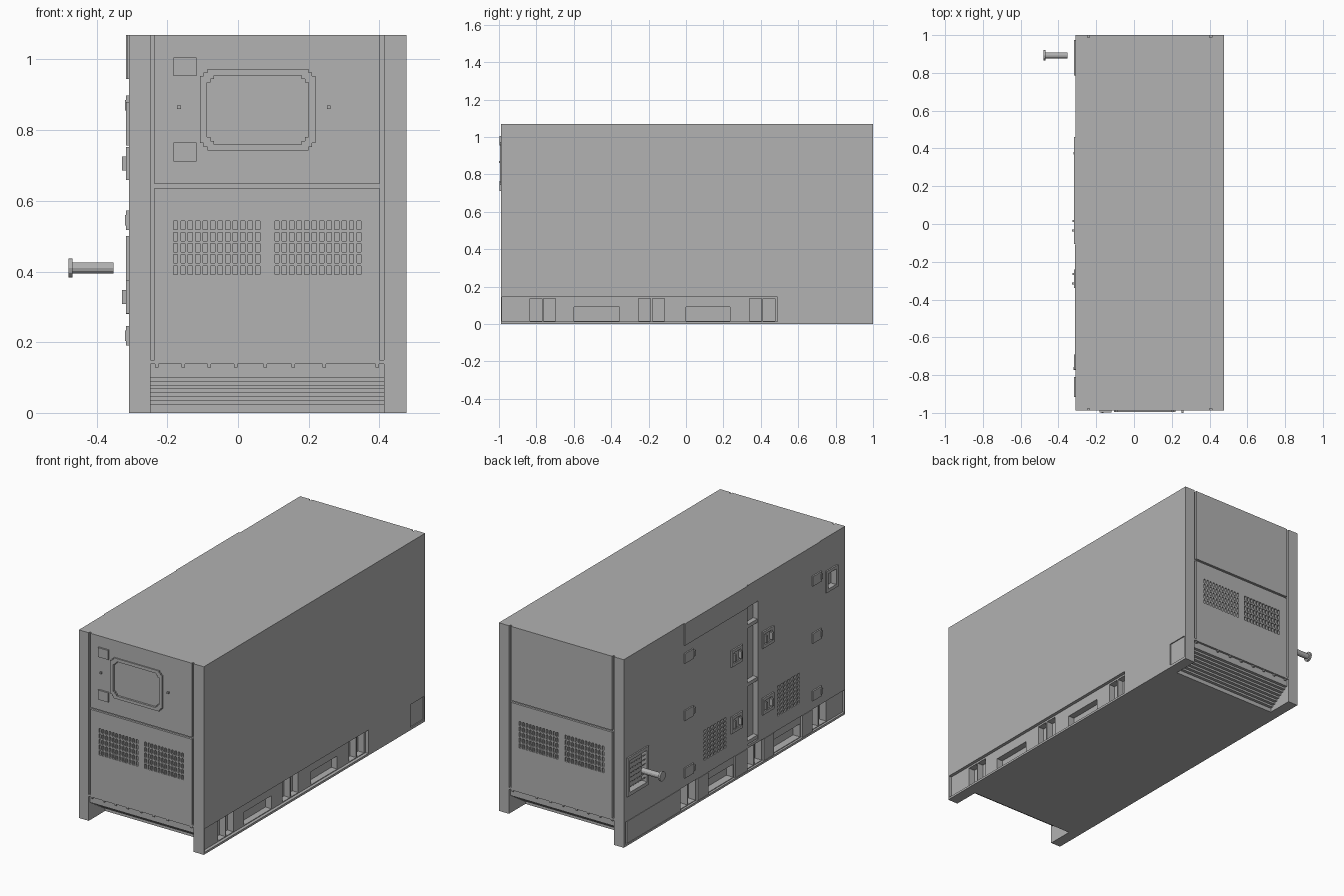
import bpy, bmesh, math
from mathutils import Matrix, Vector

if "Cube" in bpy.data.objects:
    bpy.data.objects.remove(bpy.data.objects["Cube"])

grey = bpy.data.materials.new("enclosure grey")
grey.use_nodes = True
colour = (0.445, 0.445, 0.445, 1)
grey.diffuse_color = colour
grey.node_tree.nodes["Principled BSDF"].inputs["Base Color"].default_value = colour

# Enclosure extents
X0, X1, Y0, Y1, TOP = -0.309, 0.477, -0.988, 1.0, 1.069
GX0, GX1 = -0.247, 0.413          # outer edges of the end panels


def add_box(bm, xs, ys, zs, tilt=0):
    centre = Vector((sum(xs) / 2, sum(ys) / 2, sum(zs) / 2))
    size = Matrix.Diagonal((abs(xs[1] - xs[0]), abs(ys[1] - ys[0]), abs(zs[1] - zs[0]), 1))
    bmesh.ops.create_cube(bm, size=1, matrix=Matrix.Translation(centre) @ Matrix.Rotation(tilt, 4, 'Y') @ size)


def add_prism(bm, points, offset):
    face = bm.faces.new([bm.verts.new(p) for p in points])
    made = bmesh.ops.extrude_face_region(bm, geom=[face])["geom"]
    bmesh.ops.translate(bm, vec=offset, verts=[v for v in made if isinstance(v, bmesh.types.BMVert)])


def finish(name, bm):
    bmesh.ops.recalc_face_normals(bm, faces=bm.faces)
    mesh = bpy.data.meshes.new(name)
    bm.to_mesh(mesh)
    bm.free()
    mesh.materials.append(grey)
    obj = bpy.data.objects.new(name, mesh)
    bpy.context.scene.collection.objects.link(obj)
    return obj


def boxes(name, items):
    bm = bmesh.new()
    for item in items:
        add_box(bm, *item)
    return finish(name, bm)


def cut(target, cutter):
    cutter.hide_render = True
    mod = target.modifiers.new("cut", 'BOOLEAN')
    mod.operation, mod.solver, mod.object = 'DIFFERENCE', 'EXACT', cutter
    graph = bpy.context.evaluated_depsgraph_get()
    mesh = bpy.data.meshes.new_from_object(target.evaluated_get(graph))
    target.modifiers.clear()
    target.data = mesh
    bpy.data.objects.remove(cutter)


body = boxes("enclosure", [((X0, X1), (Y0, Y1), (0, TOP))])

# Stepped louvre undercut at the foot of both ends
bm = bmesh.new()
for end, inward in ((Y0, 1), (Y1, -1)):
    profile = [(-0.05, -0.05), (-0.05, 0.139), (0.012, 0.139), (0.012, 0.1)]
    for i in range(8):
        d = 0.012 + 0.017 * (i + 1)
        profile += [(d, 0.1 - 0.011 * i), (d, 0.1 - 0.011 * (i + 1))]
    profile.append((0.148, -0.05))
    add_prism(bm, [(GX0, end + inward * d, z) for d, z in profile], (GX1 - GX0, 0, 0))
cut(body, finish("undercut", bm))

# Panel grooves, end vents, side vents, side recesses
grooves, seams, slots = [], [], []
for ys in ((Y0 - 0.05, Y0 + 0.012), (Y1 - 0.012, Y1 + 0.05)):
    grooves += [((GX0, GX0 + 0.011), ys, (0.15, 1.1)), ((GX1 - 0.012, GX1), ys, (0.15, 1.1))]
    seams.append(((GX0 + 0.005, GX1 - 0.005), ys, (0.637, 0.648)))
    for start in (-0.183, 0.104):
        for col in range(12):
            for row in range(5):
                x, z = start + 0.0211 * col, 0.392 + 0.0317 * row
                slots.append(((x, x + 0.0125), ys, (z, z + 0.024)))
for start in (0.08, -0.58):
    for col in range(7):
        for row in range(8):
            y, z = start + 0.03 * col, 0.22 + 0.0225 * row
            slots.append(((X0 - 0.05, X0 + 0.012), (y, y + 0.02), (z, z + 0.014)))

grooves += [
    ((X1 - 0.018, X1 + 0.1), (-0.983, 0.49), (0.012, 0.145)),
    ((X1 - 0.006, X1 + 0.1), (0.87, 0.99), (0.015, 0.145)),
    ((X0 - 0.1, X0 + 0.012), (-0.983, 0.985), (0.012, 0.14)),
    ((X0 - 0.1, X0 + 0.03), (-0.205, -0.11), (0.155, 0.945)),
    ((X0 - 0.1, X0 + 0.025), (-0.895, -0.83), (0.775, 0.86)),
    ((X0 - 0.1, X0 + 0.03), (0.80, 0.955), (0.30, 0.48)),
]
cut(body, boxes("groove_cutter", grooves))
cut(body, boxes("seam_cutter", seams))
cut(body, boxes("vent_cutter", slots))

# Fork pockets and narrow lifting slots in the base
pockets = []
holes = [(y, y + 0.065, 0.135) for y in (-0.835, -0.763, -0.255, -0.18, 0.34, 0.412)]
holes += [(-0.6, -0.356, 0.09), (0.0, 0.235, 0.09)]
for y0, y1, z in holes:
    pockets += [((X1 - 0.055, X1 + 0.1), (y0, y1), (0.016, z)),
                ((X0 - 0.1, X0 + 0.055), (y0, y1), (0.016, z))]
cut(body, boxes("pocket_cutter", pockets))

# Fill plates between the lifting slots on the door side
boxes("base_plates", [((X0, X0 + 0.014), ys, (0.014, 0.138)) for ys in
                      ((0.49, 0.97), (0.24, 0.335), (-0.11, -0.005), (-0.35, -0.26), (-0.695, -0.605))])


# Stepped-corner outline, used for the control window frame
def notched(x0, x1, z0, z1, s):
    pts = []
    for x, z, sx, sz, flip in ((x0, z0, 1, 1, 0), (x1, z0, -1, 1, 1), (x1, z1, -1, -1, 0), (x0, z1, 1, -1, 1)):
        corner = [(x, z + 2 * s * sz), (x + s * sx, z + 2 * s * sz), (x + s * sx, z + s * sz),
                  (x + 2 * s * sx, z + s * sz), (x + 2 * s * sx, z)]
        pts += corner[::-1] if flip else corner
    return pts


def window_block(name, bounds, y, depth):
    bm = bmesh.new()
    add_prism(bm, [(x, y, z) for x, z in notched(*bounds, 0.01)], (0, depth, 0))
    return finish(name, bm)


inner = (-0.088, 0.2, 0.76, 0.955)
frame = window_block("control_window_frame", (-0.107, 0.22, 0.743, 0.973), -0.995, 0.012)
cut(frame, window_block("frame_cutter", inner, -1.1, 0.2))
cut(body, window_block("window_cutter", inner, -1.1, 0.116))

# Control door hinges and knobs
boxes("control_door_hinges", [((-0.183, -0.118), (-0.998, Y0), zs) for zs in ((0.953, 1.006), (0.711, 0.765))])
boxes("control_door_knobs", [((x - 0.005, x + 0.005), (-1.0, Y0), (0.86, 0.87)) for x in (-0.167, 0.257)])

# Bolts under the end panels
boxes("end_panel_bolts", [((x - 0.005, x + 0.005), ys, (0.129, 0.139))
                          for x in (-0.23, -0.155, -0.081, -0.007, 0.077, 0.157, 0.244, 0.394)
                          for ys in ((Y0 + 0.003, Y0 + 0.014), (Y1 - 0.014, Y1 - 0.003))])

# Upper trim panels above the doors
boxes("rear_trim_panel", [((-0.317, X0), (-0.105, 0.46), (0.945, TOP))])
boxes("front_trim_panel", [((-0.313, X0), (-0.757, -0.11), (0.945, TOP))])

# Door hinges
boxes("door_hinges", [((-0.317, X0), (y - 0.04, y + 0.04), (z - 0.028, z + 0.028))
                      for y in (0.42, -0.73) for z in (0.87, 0.545, 0.218)])
boxes("hinge_pins", [((-0.32, X0), (y - 0.007, y + 0.007), (z - 0.015, z + 0.015))
                     for y in (0.375, -0.765) for z in (0.87, 0.545, 0.218)])


def ring(y0, y1, z0, z1, w):
    xs = (-0.317, X0)
    return [(xs, (y0, y1), (z0, z0 + w)), (xs, (y0, y1), (z1 - w, z1)),
            (xs, (y0, y0 + w), (z0 + w, z1 - w)), (xs, (y1 - w, y1), (z0 + w, z1 - w))]


# Door latches, side window frame and vent frame
latches = []
for y in (-0.01, -0.29):
    for z in (0.706, 0.328):
        latches += ring(y - 0.05, y + 0.05, z - 0.047, z + 0.047, 0.017)
        latches.append(((-0.328, X0), (y - 0.031, y - 0.02), (z - 0.02, z + 0.02)))
        latches.append(((-0.326, X0), (y + 0.02, y + 0.031), (z - 0.02, z + 0.02)))
boxes("door_latches", latches)
boxes("side_window_frame", ring(-0.915, -0.81, 0.757, 0.88, 0.018))
boxes("side_vent_frame", ring(0.785, 0.975, 0.28, 0.5, 0.02))
boxes("side_vent_louvres", [((X0, X0 + 0.034), (0.80, 0.955), (z, z + 0.005), 0.7)
                            for z in (0.31 + 0.026 * i for i in range(7))])

# Brackets on the post between the doors
boxes("door_post_brackets", [((X0 + 0.003, X0 + 0.03), (-0.205, -0.11), (z, z + 0.02))
                             for z in (0.16, 0.49, 0.82)])

# Exhaust stub with flange
bm = bmesh.new()
for radius, xa, xb in ((0.016, -0.352, -0.47), (0.027, -0.468, -0.479)):
    place = Matrix.Translation(((xa + xb) / 2, 0.893, 0.41)) @ Matrix.Rotation(math.pi / 2, 4, 'Y')
    bmesh.ops.create_cone(bm, cap_ends=True, segments=12, radius1=radius, radius2=radius,
                          depth=abs(xb - xa), matrix=place)
finish("exhaust_pipe", bm)
